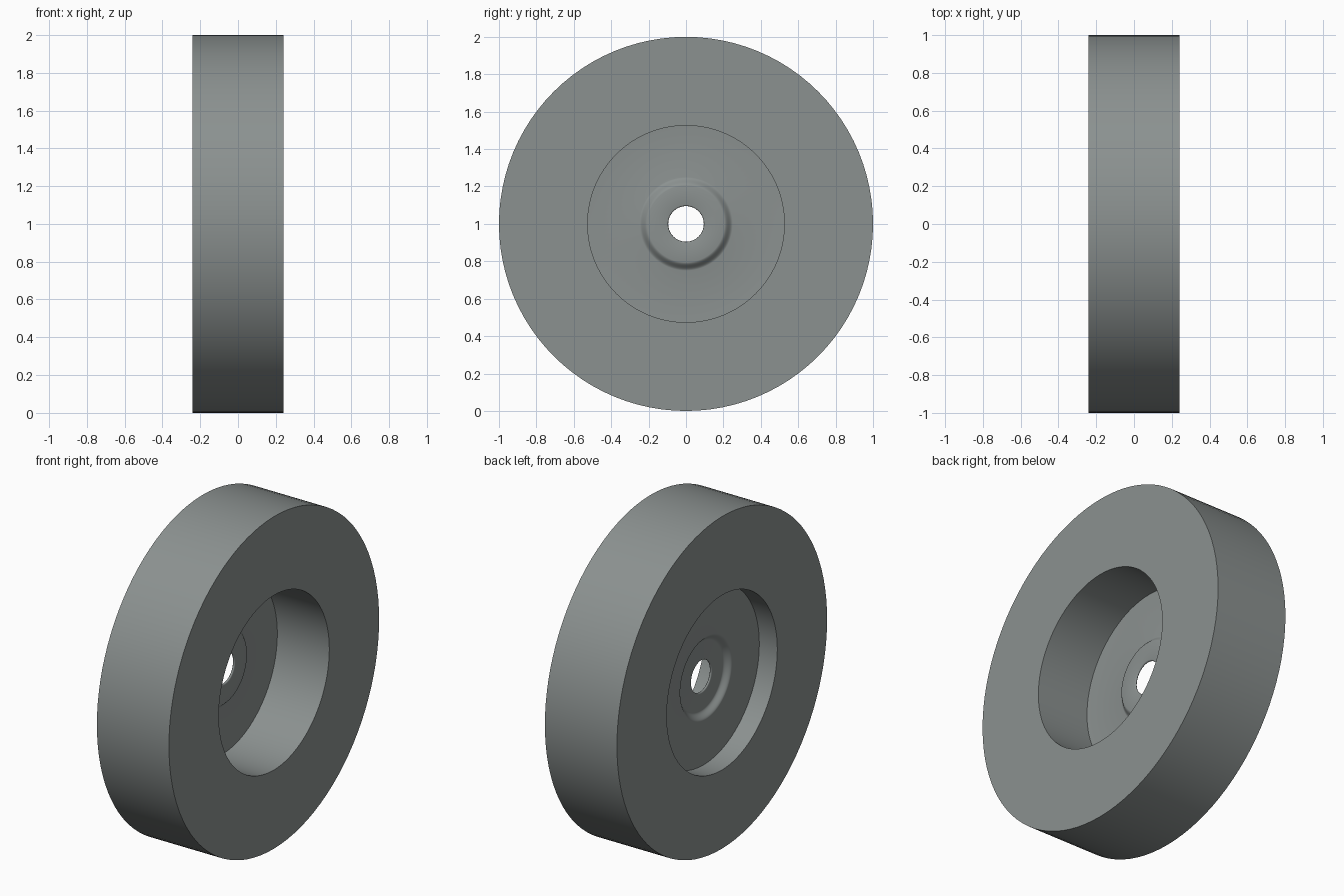
import bpy
import math

SEGMENTS = 96
HALF_WIDTH = 0.24
BORE = 0.526

cube = bpy.data.objects.get("Cube")
if cube:
    bpy.data.objects.remove(cube, do_unlink=True)

grey = bpy.data.materials.new("steel_grey")
grey.use_nodes = True
colour = (0.26, 0.285, 0.28, 1)
grey.diffuse_color = colour
grey.node_tree.nodes["Principled BSDF"].inputs["Base Color"].default_value = colour


def lathe(name, profile, angle):
    """Revolve a closed (x, radius) profile about the axle."""
    n = len(profile)
    verts = []
    for s in range(SEGMENTS):
        a = 2 * math.pi * s / SEGMENTS
        verts += [(x, r * math.sin(a), 1 + r * math.cos(a)) for x, r in profile]
    faces = []
    for s in range(SEGMENTS):
        here, after = s * n, (s + 1) % SEGMENTS * n
        for i in range(n):
            j = (i + 1) % n
            faces.append((here + i, here + j, after + j, after + i))
    mesh = bpy.data.meshes.new(name)
    mesh.from_pydata(verts, [], faces)
    mesh.materials.append(grey)
    obj = bpy.data.objects.new(name, mesh)
    bpy.context.collection.objects.link(obj)
    bpy.ops.object.select_all(action="DESELECT")
    obj.select_set(True)
    bpy.context.view_layer.objects.active = obj
    bpy.ops.object.mode_set(mode="EDIT")
    bpy.ops.mesh.select_all(action="SELECT")
    bpy.ops.mesh.normals_make_consistent(inside=False)
    bpy.ops.object.mode_set(mode="OBJECT")
    bpy.ops.object.shade_smooth_by_angle(angle=math.radians(angle))
    return obj


# Thick outer ring with a plain square section
lathe("wheel_ring", [(-HALF_WIDTH, BORE), (-HALF_WIDTH, 1),
                     (HALF_WIDTH, 1), (HALF_WIDTH, BORE)], 30)

# Thin, slightly coned web with a pressed hub around the axle hole
THICKNESS = 0.014
centre = [(-0.113, BORE + 0.004), (-0.126, 0.25)]
for i in range(1, 9):                       # rounded step up to the hub
    t = i / 8
    ease = t * t * (3 - 2 * t)
    centre.append((-0.126 + 0.032 * ease, 0.25 - 0.045 * t))
centre.append((-0.096, 0.102))
half = THICKNESS / 2
lip = [(-0.096 + half * math.cos(a), 0.102 - half * math.sin(a))
       for a in (math.pi * k / 6 for k in range(1, 6))]
front = [(x + half, r) for x, r in centre]
back = [(x - half, r) for x, r in reversed(centre)]
lathe("hub_web", front + lip + back, 40)
